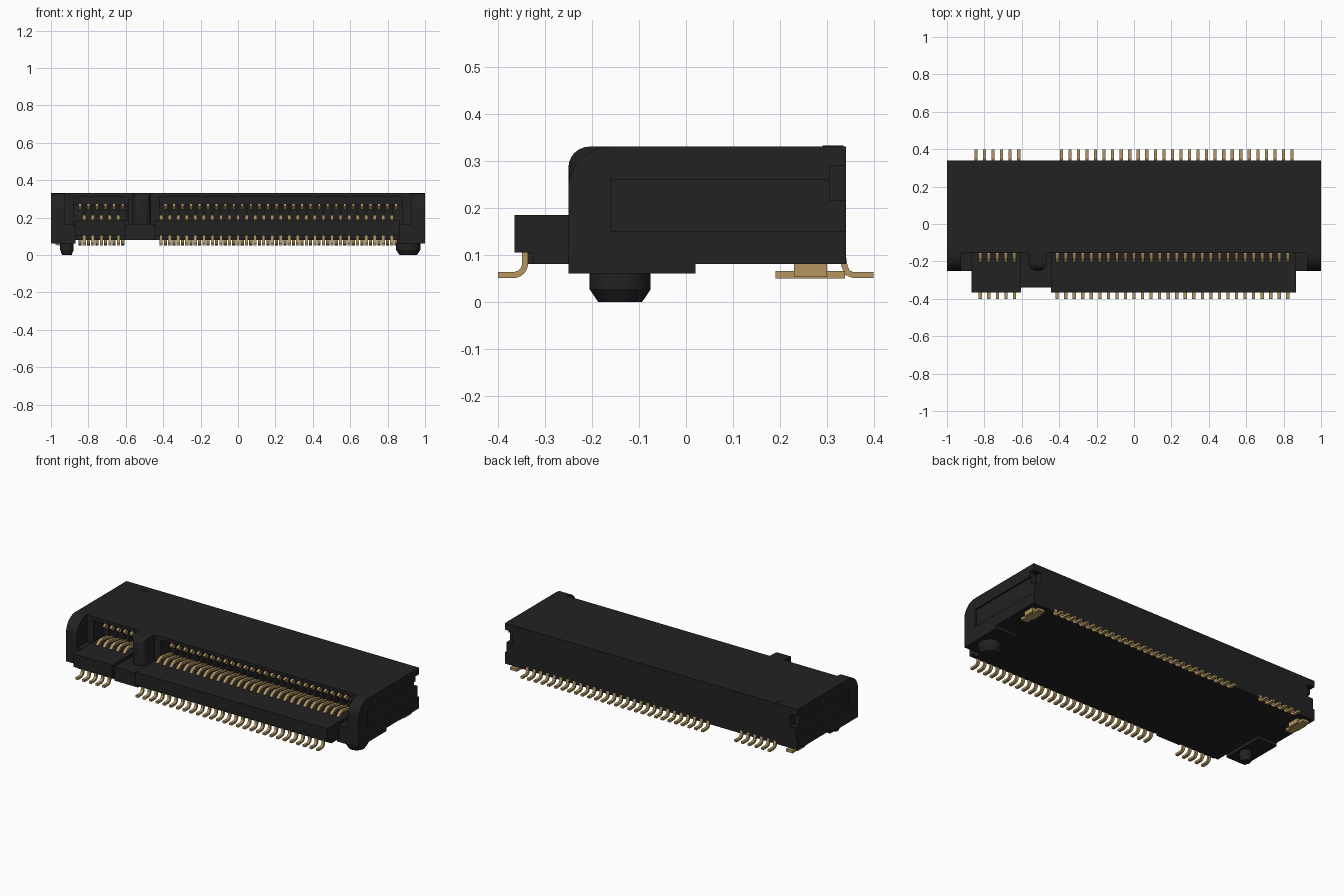
import bpy, bmesh, math
from mathutils import Vector

if "Cube" in bpy.data.objects:
    bpy.data.objects.remove(bpy.data.objects["Cube"], do_unlink=True)


def material(name, rgb):
    m = bpy.data.materials.new(name)
    m.use_nodes = True
    m.diffuse_color = (*rgb, 1)
    bsdf = m.node_tree.nodes["Principled BSDF"]
    bsdf.inputs["Base Color"].default_value = (*rgb, 1)
    bsdf.inputs["Roughness"].default_value = 0.6
    return m


BLACK = material("black_plastic", (0.016, 0.016, 0.016))
GOLD = material("gold_contact", (0.46, 0.31, 0.12))


def finish(name, bm, mat):
    bmesh.ops.recalc_face_normals(bm, faces=bm.faces)
    mesh = bpy.data.meshes.new(name)
    bm.to_mesh(mesh)
    bm.free()
    mesh.materials.append(mat)
    ob = bpy.data.objects.new(name, mesh)
    bpy.context.collection.objects.link(ob)
    return ob


def prism(name, profile, spans, mat=BLACK):
    """Extrude a (y, z) profile along x over every (x0, x1) span."""
    bm = bmesh.new()
    for x0, x1 in spans:
        face = bm.faces.new([bm.verts.new((x0, y, z)) for y, z in profile])
        geom = bmesh.ops.extrude_face_region(bm, geom=[face])["geom"]
        moved = [v for v in geom if isinstance(v, bmesh.types.BMVert)]
        bmesh.ops.translate(bm, verts=moved, vec=(x1 - x0, 0, 0))
    return finish(name, bm, mat)


def rect(y0, y1, z0, z1):
    return [(y0, z0), (y1, z0), (y1, z1), (y0, z1)]


def box(name, x0, x1, y0, y1, z0, z1, mat=BLACK):
    return prism(name, rect(y0, y1, z0, z1), [(x0, x1)], mat)


def both(x0, x1):
    return [(x0, x1), (-x1, -x0)]


def ribbon(path, t):
    """Outline of a bent strip of thickness t along a (y, z) path."""
    pts = [Vector(p) for p in path]
    left, right = [], []
    for i, p in enumerate(pts):
        d = (pts[min(i + 1, len(pts) - 1)] - pts[max(i - 1, 0)]).normalized()
        n = Vector((-d.y, d.x)) * t / 2
        left.append(tuple(p + n))
        right.append(tuple(p - n))
    return left + right[::-1]


def arc(cy, cz, r, a0, a1, n=6):
    angles = [math.radians(a0 + (a1 - a0) * i / n) for i in range(n + 1)]
    return [(cy + r * math.cos(a), cz + r * math.sin(a)) for a in angles]


def bevel(ob, width, pick):
    """Round the edges chosen by a rule on their two end points."""
    bm = bmesh.new()
    bm.from_mesh(ob.data)
    edges = [e for e in bm.edges if pick(e.verts[0].co, e.verts[1].co)]
    bmesh.ops.bevel(bm, geom=edges, offset=width, segments=6, profile=0.5,
                    affect='EDGES')
    bm.to_mesh(ob.data)
    bm.free()


def smooth(ob):
    bpy.ops.object.select_all(action='DESELECT')
    ob.select_set(True)
    bpy.context.view_layer.objects.active = ob
    bpy.ops.object.shade_smooth_by_angle(angle=math.radians(35))


def cut(ob, cutter):
    mod = ob.modifiers.new("cut", 'BOOLEAN')
    mod.object = cutter
    mod.solver = 'EXACT'
    bpy.context.view_layer.objects.active = ob
    bpy.ops.object.modifier_apply(modifier=mod.name)
    bpy.data.objects.remove(cutter, do_unlink=True)


# Housing shell: roof, back wall, floor and slot step
box("roof", -1, 1, -0.155, 0.34, 0.31, 0.33)
box("back_wall", -0.925, 0.925, 0.15, 0.34, 0.08, 0.31)
box("floor", -0.925, 0.925, -0.25, 0.34, 0.08, 0.165)
box("slot_step", -0.88, 0.88, -0.06, 0.15, 0.165, 0.27)
prism("slot_ends", rect(-0.155, 0.15, 0.165, 0.31), both(0.88, 0.925))

# Front tray, split by the key gap
tray = [(-0.365, 0.105), (-0.325, 0.105), (-0.325, 0.08), (-0.06, 0.08),
        (-0.06, 0.185), (-0.365, 0.185)]
prism("front_tray", tray, [(-0.87, -0.605), (-0.445, 0.865)])
box("key_floor", -0.605, -0.445, -0.34, -0.15, 0.08, 0.165)

# Key wall and its rounded nose
box("key_wall", -0.585, -0.42, -0.15, 0.15, 0.165, 0.31)
nose = box("key_nose", -0.565, -0.465, -0.25, -0.1, 0.165, 0.33)
bevel(nose, 0.045, lambda a, b: a.y < -0.2 and b.y < -0.2
      and (abs(a.z - b.z) > 0.1 or min(a.z, b.z) > 0.3))
smooth(nose)

# Side cheeks with rounded front, sunk panel and rear corner notch
cheek = [(0.34, 0.08), (0.34, 0.33)] + arc(-0.16, 0.24, 0.09, 90, 180, 10)
cheek += [(-0.25, 0.06), (0.02, 0.06), (0.02, 0.08)]
for side, s in (("left", 1), ("right", -1)):
    wall = prism(side + "_cheek", cheek, [sorted((0.925 * s, s))])
    cut(wall, box("panel_cutter", *sorted((0.99 * s, 1.1 * s)),
                  -0.16, 0.4, 0.15, 0.26))
    cut(wall, box("notch_cutter", *sorted((0.95 * s, 1.1 * s)),
                  0.305, 0.4, 0.215, 0.29))
    smooth(wall)
prism("foot_pads", rect(-0.25, 0.02, 0.06, 0.08), [(0.85, 0.99), (-0.99, -0.87)])


# Locating pegs with tapered tips
def peg(name, x, r):
    bm = bmesh.new()
    for r0, r1, z0, z1 in ((r, r, 0.027, 0.065), (r * 0.72, r, 0, 0.027)):
        ret = bmesh.ops.create_cone(bm, cap_ends=True, segments=32, radius1=r0,
                                    radius2=r1, depth=z1 - z0)
        bmesh.ops.translate(bm, verts=ret["verts"], vec=(x, -0.14, (z0 + z1) / 2))
    smooth(finish(name, bm, BLACK))


peg("left_peg", 0.91, 0.065)
peg("right_peg", -0.915, 0.036)

# Pin-one triangle mark on the roof
bm = bmesh.new()
mark = bmesh.ops.create_cone(bm, cap_ends=True, segments=3, radius1=0.03,
                             radius2=0.03, depth=0.004)
bmesh.ops.translate(bm, verts=mark["verts"], vec=(-0.845, 0.305, 0.33))
finish("pin_one_mark", bm, BLACK)

# Contact rows: front and rear are offset by half a pitch, with a key gap
PITCH = 1.69 / 37


def row(start, first_group, gap_end, count, width):
    slots = [i for i in range(count) if i < first_group or i >= gap_end]
    centres = [start + i * PITCH for i in slots]
    return [(x - width / 2, x + width / 2) for x in centres]


def front_row(w):
    return row(-0.822, 5, 9, 37, w)


def rear_row(w):
    return row(-0.845, 6, 10, 38, w)


front_leg = [(-0.342, 0.12)] + arc(-0.367, 0.082, 0.025, 0, -90) + [(-0.4, 0.057)]
rear_leg = [(0.333, 0.1), (0.337, 0.075), (0.343, 0.062), (0.355, 0.057), (0.398, 0.057)]
lower_tip = [(-0.2, 0.183), (-0.178, 0.2), (-0.16, 0.207), (-0.13, 0.203), (-0.05, 0.19)]
upper_tip = [(-0.05, 0.272), (-0.085, 0.268), (-0.1, 0.258), (-0.09, 0.248), (-0.05, 0.245)]
prism("front_solder_legs", ribbon(front_leg, 0.013), front_row(0.017), GOLD)
prism("rear_solder_legs", ribbon(rear_leg, 0.013), rear_row(0.017), GOLD)
prism("lower_contacts", ribbon(lower_tip, 0.014), front_row(0.018), GOLD)
prism("upper_contacts", ribbon(upper_tip, 0.012), rear_row(0.015), GOLD)

# Comb ribs between the upper contacts
ribs = [(b + 0.008, b + 0.022) for a, b in rear_row(0.015) if b < 0.84]
prism("contact_comb", rect(-0.085, -0.06, 0.185, 0.27), ribs)

# Rear solder lugs
prism("solder_lug_plates", rect(0.19, 0.338, 0.05, 0.066), both(0.92, 0.965), GOLD)
prism("solder_lug_stems", rect(0.23, 0.30, 0.053, 0.082), both(0.91, 0.975), GOLD)
